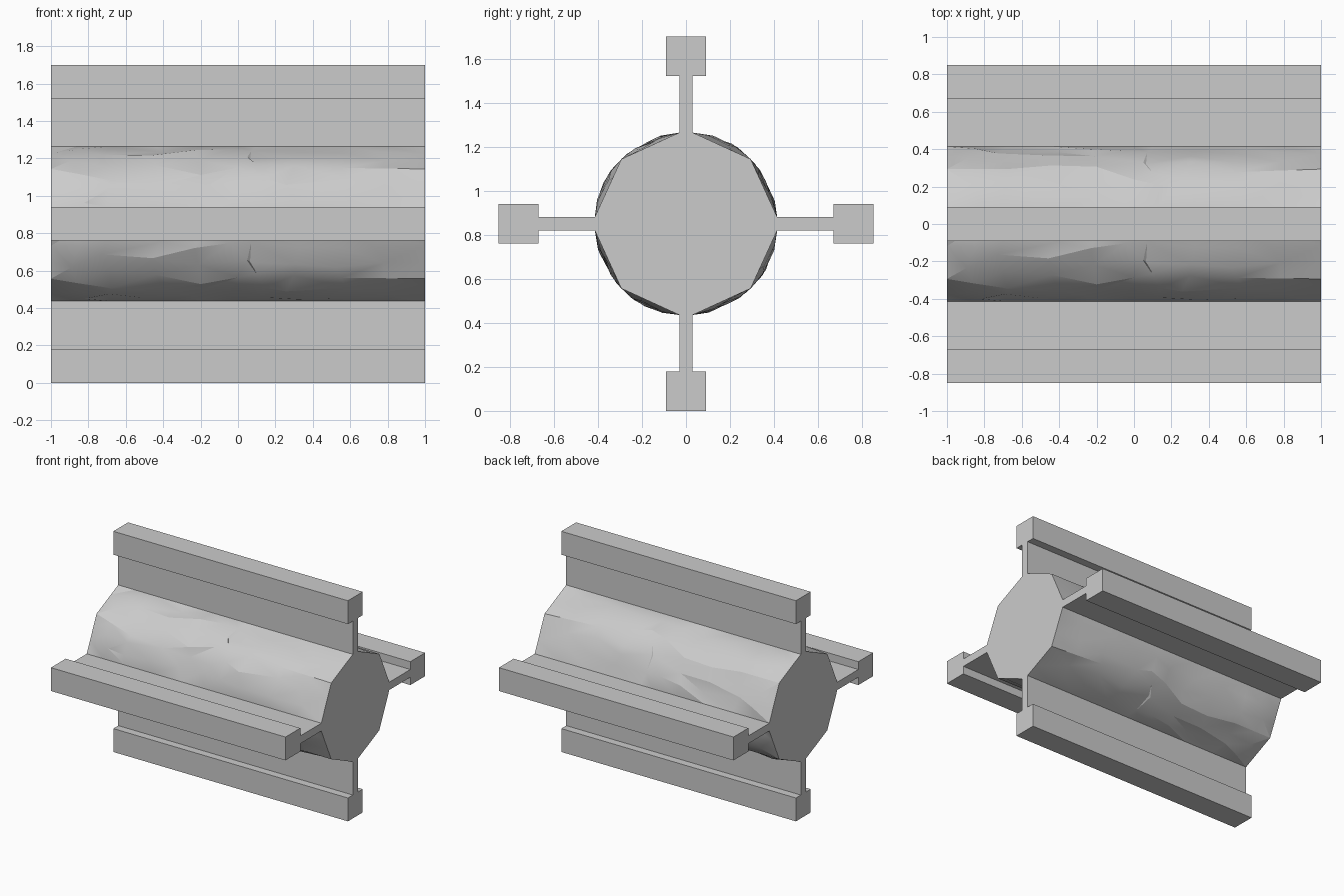
import bpy, bmesh, math, random
from mathutils import Vector

if "Cube" in bpy.data.objects:
    bpy.data.objects.remove(bpy.data.objects["Cube"], do_unlink=True)

random.seed(4)
MID_Z = 0.85
RADIUS = 0.415

grey = bpy.data.materials.new("plain grey")
grey.use_nodes = True
colour = (0.6, 0.6, 0.6, 1)
grey.diffuse_color = colour
grey.node_tree.nodes["Principled BSDF"].inputs["Base Color"].default_value = colour


def finish(bm, name):
    bmesh.ops.recalc_face_normals(bm, faces=bm.faces)
    mesh = bpy.data.meshes.new(name)
    bm.to_mesh(mesh)
    bm.free()
    mesh.materials.append(grey)
    obj = bpy.data.objects.new(name, mesh)
    bpy.context.collection.objects.link(obj)
    obj.location.z = MID_Z
    return obj


# T-shaped fins: thin web with a square rail on the outer edge
half = [(0.03, 0.40), (0.03, 0.67), (0.09, 0.67), (0.09, 0.85)]
profile = half + [(-w, r) for w, r in reversed(half)]
for i, name in enumerate(["top_fin", "front_fin", "bottom_fin", "back_fin"]):
    bm = bmesh.new()
    face = bm.faces.new([bm.verts.new((-1, w, r)) for w, r in profile])
    side = bmesh.ops.extrude_face_region(bm, geom=[face], use_keep_orig=True)
    moved = [g for g in side["geom"] if isinstance(g, bmesh.types.BMVert)]
    bmesh.ops.translate(bm, verts=moved, vec=(2, 0, 0))
    finish(bm, name).rotation_euler.x = i * math.pi / 2


# Rough core: faceted ends, with a wandering ridge along each quadrant
def polar(deg, r):
    a = math.radians(deg)
    return Vector((0, math.cos(a) * r, math.sin(a) * r))


def interpolate(path, x):
    for (x0, v0), (x1, v1) in zip(path, path[1:]):
        if x <= x1:
            return v0 + (v1 - v0) * (x - x0) / (x1 - x0)
    return path[-1][1]


front_ridge = [(-1, 0), (-.68, 11), (-.44, -4), (-.2, 6), (.1, -5), (.55, -1), (1, 0)]
back_ridge = [(-1, 0), (-.66, 0), (-.27, -7), (0, 10), (.3, -9), (.55, 3), (1, 0)]
stations = [-1, -.86, -.68, -.44, -.2, 0, .1, .3, .55, .78, 1]
STEPS = 6
EDGE = 4.2
# One roughness pattern shared by all quadrants
rough = [[(random.uniform(-0.02, 0.004), random.uniform(-4, 4), random.uniform(-.05, .05))
          for _ in range(STEPS + 1)] for _ in stations]

bm = bmesh.new()
rings = []
for s, x in enumerate(stations):
    ring = []
    for q in range(4):
        ridge = 45 + interpolate(front_ridge if q in (1, 2) else back_ridge, x)
        for k in range(STEPS + 1):
            t = k / STEPS * 2
            first, last = (EDGE, ridge) if t <= 1 else (ridge, 90 - EDGE)
            f = t if t <= 1 else t - 1
            p = polar(first, RADIUS).lerp(polar(last, RADIUS), f)
            px = x
            if abs(x) < 1 and 0 < f < 1:
                dr, da, dx = rough[s][k]
                p = polar(first + (last - first) * f + da, RADIUS + dr)
                px += dx
            angle = math.degrees(math.atan2(p.z, p.y)) + 90 * q
            p = polar(angle, math.hypot(p.y, p.z))
            ring.append(bm.verts.new((px, p.y, p.z)))
    rings.append(ring)

count = len(rings[0])
skin = []
for a, b in zip(rings, rings[1:]):
    for k in range(count):
        n = (k + 1) % count
        skin.append(bm.faces.new((a[k], a[n], b[n], b[k])))
bm.faces.new(rings[0])
bm.faces.new(rings[-1])
bmesh.ops.triangulate(bm, faces=skin, quad_method='SHORT_EDGE')
core = finish(bm, "rough_core")
bpy.ops.object.select_all(action='DESELECT')
core.select_set(True)
bpy.context.view_layer.objects.active = core
bpy.ops.object.shade_smooth_by_angle(angle=math.radians(15))
